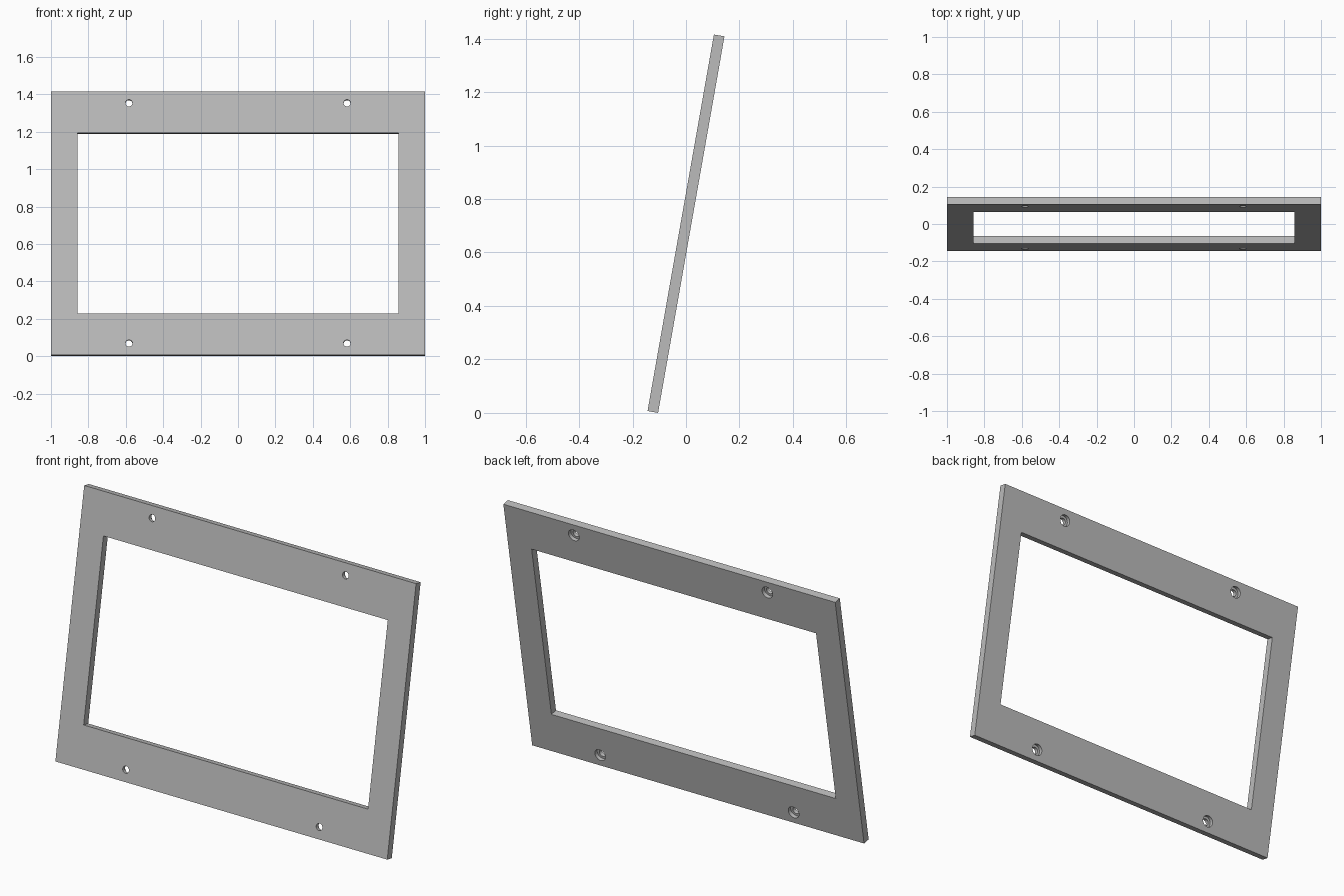
import bpy
from math import radians
from mathutils import Matrix

cube = bpy.data.objects.get("Cube")
if cube:
    bpy.data.objects.remove(cube, do_unlink=True)

WIDTH, HEIGHT, THICK = 2.0, 1.43, 0.04
OPEN_W, OPEN_H = 1.714, 0.98
HOLE_X, HOLE_Z = 0.583, 0.652
HOLE_R, BORE_R, BORE_DEPTH = 0.0187, 0.032, 0.02
TILT = radians(-10)

grey = bpy.data.materials.new("light grey")
grey.use_nodes = True
colour = (0.5, 0.5, 0.5, 1)
grey.diffuse_color = colour
grey.node_tree.nodes["Principled BSDF"].inputs["Base Color"].default_value = colour


def box(name, size):
    bpy.ops.mesh.primitive_cube_add(size=1)
    ob = bpy.context.object
    ob.name = name
    ob.data.transform(Matrix.Diagonal((*size, 1)))
    ob.data.materials.append(grey)
    return ob


def drill(name, x, y, z, radius, depth):
    bpy.ops.mesh.primitive_cylinder_add(vertices=32, radius=radius, depth=depth,
                                        location=(x, y, z), rotation=(radians(90), 0, 0))
    ob = bpy.context.object
    ob.name = name
    ob.data.materials.append(grey)
    return ob


def cut(target, cutter):
    mod = target.modifiers.new("cut", "BOOLEAN")
    mod.operation, mod.solver, mod.object = "DIFFERENCE", "EXACT", cutter
    bpy.context.view_layer.objects.active = target
    bpy.ops.object.modifier_apply(modifier=mod.name)
    bpy.data.objects.remove(cutter, do_unlink=True)


# Panel with its rectangular window
frame = box("panel_frame", (WIDTH, THICK, HEIGHT))
cut(frame, box("window_cutter", (OPEN_W, THICK * 3, OPEN_H)))

# Four screw holes, counterbored from the back
for sx in (-1, 1):
    for sz in (-1, 1):
        x, z = sx * HOLE_X, sz * HOLE_Z
        cut(frame, drill("hole_cutter", x, 0, z, HOLE_R, THICK * 3))
        cut(frame, drill("bore_cutter", x, THICK / 2, z, BORE_R, BORE_DEPTH * 2))

# Lean the panel back and stand it on the ground
frame.data.transform(Matrix.Rotation(TILT, 4, "X"))
lowest = min(v.co.z for v in frame.data.vertices)
frame.data.transform(Matrix.Translation((0, 0, -lowest)))

bpy.ops.object.select_all(action="DESELECT")
frame.select_set(True)
bpy.context.view_layer.objects.active = frame
bpy.ops.object.shade_smooth_by_angle(angle=radians(30))
